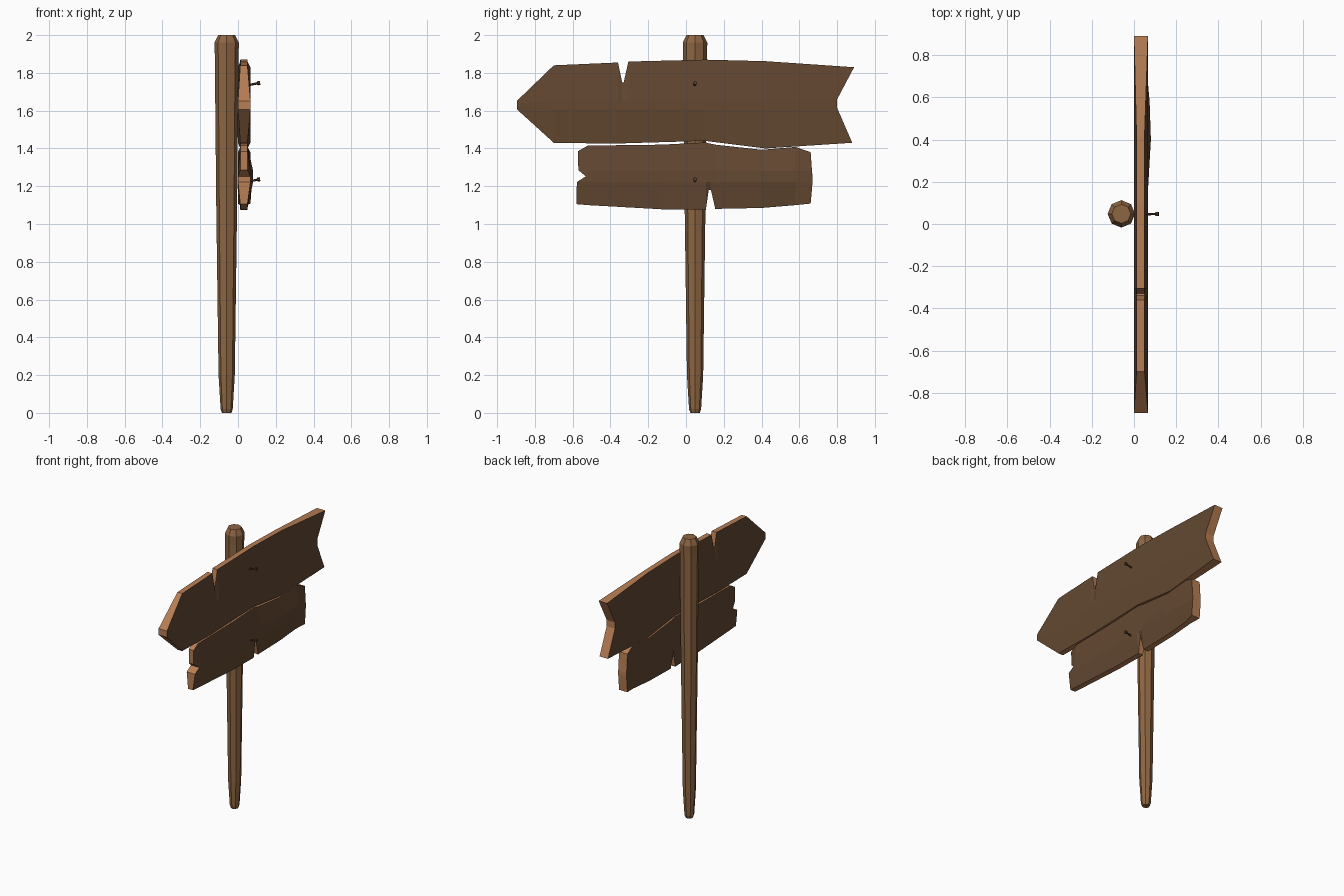
import bpy, bmesh, math
from mathutils import Vector

cube = bpy.data.objects.get("Cube")
if cube:
    bpy.data.objects.remove(cube, do_unlink=True)


def material(name, rgb):
    m = bpy.data.materials.new(name)
    m.use_nodes = True
    m.diffuse_color = (*rgb, 1)
    m.node_tree.nodes["Principled BSDF"].inputs["Base Color"].default_value = (*rgb, 1)
    return m


POST = material("post wood", (0.27, 0.133, 0.055))
FACE = material("dark board wood", (0.125, 0.064, 0.031))
EDGE = material("cut edge wood", (0.48, 0.21, 0.09))
NAIL = material("nail brown", (0.08, 0.045, 0.025))


def finish(bm, name, mats):
    bmesh.ops.recalc_face_normals(bm, faces=bm.faces)
    mesh = bpy.data.meshes.new(name)
    bm.to_mesh(mesh)
    bm.free()
    for m in mats:
        mesh.materials.append(m)
    obj = bpy.data.objects.new(name, mesh)
    bpy.context.collection.objects.link(obj)
    return obj


def lathe(name, rings, origin, axis, sides, mat):
    """Faceted solid of (distance, radius) rings along an axis."""
    bm = bmesh.new()
    turn = Vector((0, 0, 1)).rotation_difference(Vector(axis).normalized())
    loops = []
    for d, r in rings:
        pts = [Vector((r * math.cos(a), r * math.sin(a), d))
               for a in (2 * math.pi * i / sides for i in range(sides))]
        loops.append([bm.verts.new(Vector(origin) + turn @ p) for p in pts])
    for a, b in zip(loops, loops[1:]):
        for i in range(sides):
            j = (i + 1) % sides
            bm.faces.new((a[i], a[j], b[j], b[i]))
    bm.faces.new(loops[0])
    bm.faces.new(loops[-1])
    return finish(bm, name, [mat])


def column(y, top, bottom, mids):
    return [(y, top)] + [(y, z) for z in mids] + [(y, bottom)]


def board(name, columns, thin, bulge):
    """Plank from columns of (y, z); thin top and bottom rims, thicker core."""
    bm = bmesh.new()
    rows, last = len(columns[0]), len(columns) - 1
    back, front = [], []
    for c, col in enumerate(columns):
        b, f = [], []
        for r, (y, z) in enumerate(col):
            rim = (r in (0, rows - 1) and 0 < c < last) or (c, r) in thin
            x0, x1 = (0.012, 0.05) if rim else (0.0, bulge.get(c, 0.066))
            b.append(bm.verts.new((x0, y, z)))
            f.append(bm.verts.new((x1, y, z)))
        back.append(b)
        front.append(f)
    # Broad faces
    for grid in (back, front):
        for c in range(last):
            for r in range(rows - 1):
                bm.faces.new((grid[c][r], grid[c + 1][r],
                              grid[c + 1][r + 1], grid[c][r + 1]))
    # Cut edges around the outline
    path = [(c, 0) for c in range(last)] + [(last, r) for r in range(rows - 1)]
    path += [(c, rows - 1) for c in range(last, 0, -1)]
    path += [(0, r) for r in range(rows - 1, 0, -1)]
    for (c, r), (d, s) in zip(path, path[1:] + path[:1]):
        wall = bm.faces.new((back[c][r], back[d][s], front[d][s], front[c][r]))
        wall.material_index = 1
    return finish(bm, name, [FACE, EDGE])


# Tapered eight-sided post
lathe("post", [(0, 0.025), (0.02, 0.032), (0.2, 0.043), (1.08, 0.055),
               (1.9, 0.063), (1.96, 0.065), (2.0, 0.045)],
      (-0.06, 0.048, 0), (0, 0, 1), 8, POST)

# Upper arrow board: pointed at one end, swallow-tailed at the other
mids = (1.655, 1.61)
upper = [[(-0.895, z) for z in (1.652, 1.637, 1.622, 1.607)]]
upper += [column(y, t, b, mids) for y, t, b in (
    (-0.70, 1.84, 1.43), (-0.36, 1.855, 1.425), (-0.338, 1.75, 1.427),
    (-0.33, 1.75, 1.427), (-0.305, 1.86, 1.428), (0.1, 1.87, 1.44),
    (0.42, 1.862, 1.40))]
upper.append([(0.89, 1.83), (0.8, 1.66), (0.8, 1.615), (0.88, 1.43)])
board("upper_board", upper, (), {})

# Lower board: chipped end and a split in the bottom edge
mids = (1.28, 1.252, 1.222)
lower = [[(-0.572, 1.385), (-0.57, 1.285), (-0.53, 1.252), (-0.578, 1.222), (-0.58, 1.105)]]
lower += [column(y, t, b, mids) for y, t, b in (
    (-0.52, 1.415, 1.10), (-0.13, 1.42, 1.078), (0.105, 1.432, 1.075),
    (0.12, 1.427, 1.18), (0.132, 1.425, 1.18), (0.155, 1.42, 1.08),
    (0.4, 1.393, 1.085), (0.58, 1.408, 1.10))]
lower.append([(0.66, 1.38), (0.667, 1.28), (0.67, 1.25), (0.67, 1.222), (0.66, 1.108)])
board("lower_board", lower, {(0, 0), (0, 1), (0, 4)}, {7: 0.08, 8: 0.074})

# Nails, slightly bent upward
for name, z in (("upper_nail", 1.735), ("lower_nail", 1.225)):
    lathe(name, [(0, 0.006), (0.045, 0.006), (0.05, 0.011), (0.063, 0.011)],
          (0.055, 0.046, z), (1, 0.03, 0.2), 6, NAIL)
